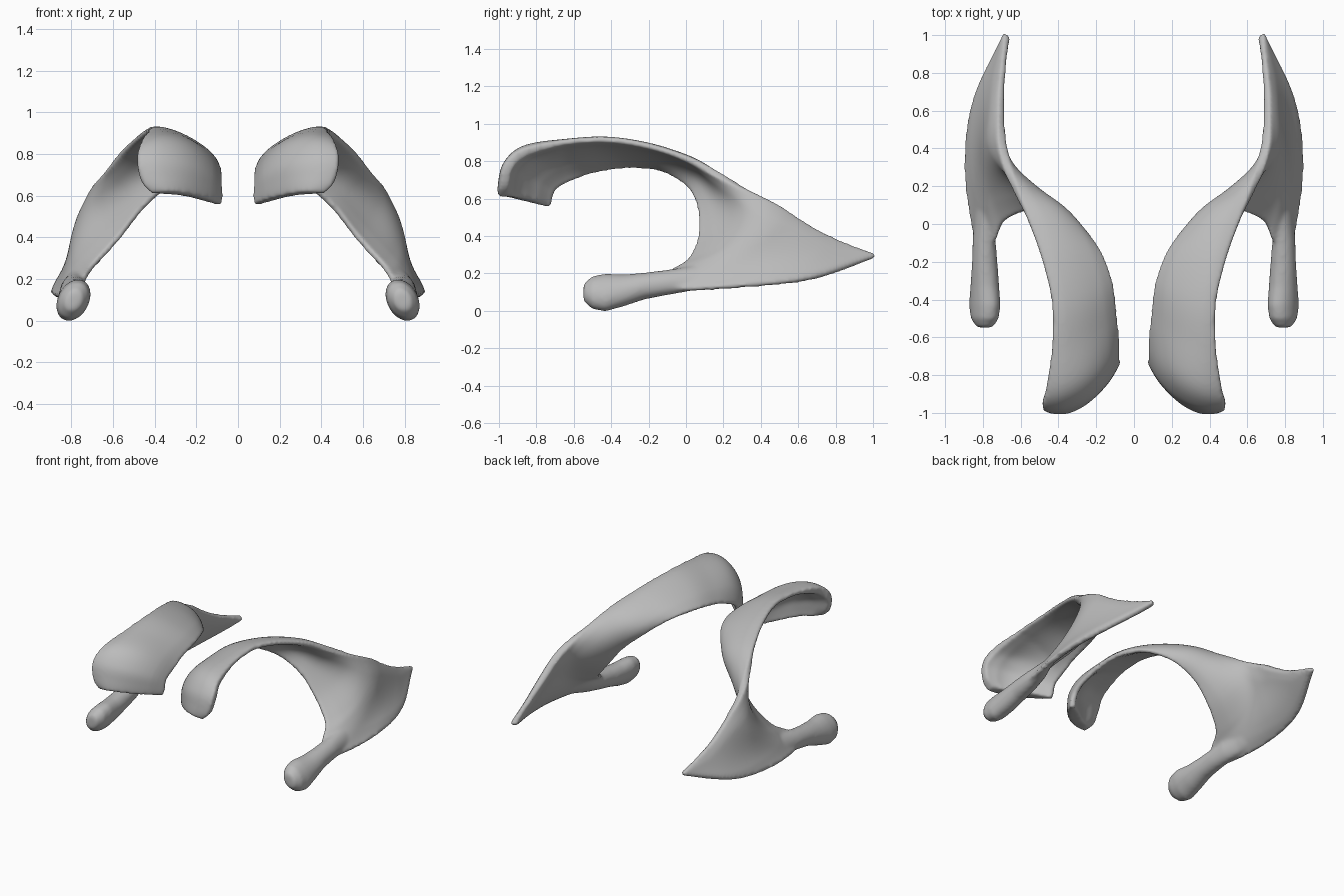
import bpy, bmesh, math
from mathutils import Vector

cube = bpy.data.objects.get("Cube")
if cube:
    bpy.data.objects.remove(cube)

grey = bpy.data.materials.new("plain grey")
grey.use_nodes = True
grey.diffuse_color = (0.5, 0.5, 0.5, 1)
grey.node_tree.nodes["Principled BSDF"].inputs["Base Color"].default_value = (0.5, 0.5, 0.5, 1)

# Blade stations from the front lip to the rear tip: upper edge, middle, lower edge
STATIONS = [
    ((.41, -.985, .61), (.26, -.935, .605), (.085, -.735, .555)),
    ((.465, -.985, .67), (.26, -.93, .67), (.08, -.72, .60)),
    ((.485, -.96, .78), (.25, -.90, .76), (.085, -.70, .65)),
    ((.465, -.87, .855), (.25, -.80, .84), (.085, -.63, .69)),
    ((.435, -.65, .90), (.26, -.60, .865), (.095, -.50, .74)),
    ((.435, -.42, .915), (.28, -.38, .875), (.12, -.30, .77)),
    ((.485, -.20, .88), (.34, -.13, .835), (.19, -.13, .75)),
    ((.555, .00, .815), (.41, .06, .75), (.32, .01, .66)),
    ((.615, .14, .745), (.515, .165, .64), (.46, .065, .54)),
    ((.665, .28, .675), (.635, .25, .51), (.58, .065, .39)),
    ((.695, .42, .60), (.74, .28, .39), (.69, .01, .27)),
    ((.70, .50, .555), (.775, .33, .35), (.745, -.10, .195)),
    ((.70, .58, .50), (.785, .42, .32), (.835, -.08, .115)),
    ((.70, .70, .43), (.785, .60, .28), (.892, .30, .13)),
    ((.69, .83, .37), (.765, .75, .26), (.842, .67, .17)),
    ((.67, 1.0, .305), (.672, 1.005, .295), (.675, 1.0, .28)),
]
STEPS, ACROSS, THICK = 6, 16, .046


def spline(points, i, t):
    """Point on a smooth curve through the points, between i and i + 1."""
    p = [points[min(max(i + k, 0), len(points) - 1)] for k in (-1, 0, 1, 2)]
    return p[1] + .5 * t * (p[2] - p[0] + t * (2 * p[0] - 5 * p[1] + 4 * p[2] - p[3]
                            + t * (3 * (p[1] - p[2]) + p[3] - p[0])))


def bridge(bm, rows, closed=False):
    for a, b in zip(rows, rows[1:]):
        for j in range(len(a) - (not closed)):
            k = (j + 1) % len(a)
            bm.faces.new((a[j], a[k], b[k], b[j]))


def skin_offsets(y, s):
    """Outer and inner offsets: thin rims, fuller rear ridge, heavy front lip inside."""
    ridge = max(0, 1 - abs(y - .42) / .5) * (1 - s)
    lip = min(1, max(0, (-.65 - y) / .25))
    half = THICK / 2 * (1 + .9 * ridge) * (.6 + .4 * min(1, 6 * min(s, 1 - s)))
    return half, half * (1 + 1.8 * lip)


def add_blade(bm):
    edges = [[Vector(s[k]) for s in STATIONS] for k in range(3)]
    samples = [(i, k / STEPS) for i in range(len(STATIONS) - 1) for k in range(STEPS)]
    samples.append((len(STATIONS) - 2, 1))
    grid = []
    for i, t in samples:
        u, m, l = (spline(e, i, t) for e in edges)
        ctrl = 2 * m - (u + l) / 2
        grid.append([u * (1 - s) ** 2 + ctrl * 2 * s * (1 - s) + l * s * s
                     for s in (j / ACROSS for j in range(ACROSS + 1))])
    # Two skins offset along the surface normal, closed around the rim
    skins = [[], []]
    for i, row in enumerate(grid):
        new = ([], [])
        before, after = grid[max(i - 1, 0)], grid[min(i + 1, len(grid) - 1)]
        for j, p in enumerate(row):
            side = row[min(j + 1, ACROSS)] - row[max(j - 1, 0)]
            n = (after[j] - before[j]).cross(side).normalized()
            outer, inner = skin_offsets(p.y, j / ACROSS)
            new[0].append(bm.verts.new(p + n * outer))
            new[1].append(bm.verts.new(p - n * inner))
        skins[0].append(new[0])
        skins[1].append(new[1])
    loops = [a + b[::-1] for a, b in zip(*skins)]
    bridge(bm, loops, True)
    for a, b in ((skins[0][0], skins[1][0]), (skins[0][-1], skins[1][-1])):
        bridge(bm, [a, b])


def add_arm(bm):
    # Rounded arm: y, centre x, centre z, long radius, short radius
    sections = [(.22, .82, .20, .05, .012), (.10, .81, .185, .07, .025), (.0, .797, .168, .072, .046),
                (-.10, .793, .152, .07, .06), (-.22, .79, .133, .073, .068),
                (-.33, .79, .11, .089, .073), (-.43, .79, .098, .108, .075),
                (-.50, .79, .098, .094, .068), (-.548, .79, .098, .05, .04)]
    lean = math.radians(28)
    rows = []
    for y, x, z, a, b in sections:
        ring = []
        for k in range(20):
            c, s = a * math.cos(math.tau * k / 20), b * math.sin(math.tau * k / 20)
            ring.append(bm.verts.new((x - c * math.sin(lean) + s * math.cos(lean), y,
                                      z + c * math.cos(lean) + s * math.sin(lean))))
        rows.append(ring)
    bridge(bm, rows, True)
    bm.faces.new(rows[0])
    bm.faces.new(rows[-1])


bm = bmesh.new()
add_blade(bm)
add_arm(bm)
bmesh.ops.recalc_face_normals(bm, faces=bm.faces)
mesh = bpy.data.meshes.new("curved_blades")
bm.to_mesh(mesh)
bm.free()
mesh.materials.append(grey)
mesh.shade_smooth()
blades = bpy.data.objects.new("curved_blades", mesh)
bpy.context.collection.objects.link(blades)

# Fuse blade and arm into one soft skin, then mirror to the other side
fuse = blades.modifiers.new("fuse", 'REMESH')
fuse.mode = 'VOXEL'
fuse.voxel_size = .01
fuse.use_smooth_shade = True
soften = blades.modifiers.new("soften", 'SMOOTH')
soften.factor = .5
soften.iterations = 15
mirror = blades.modifiers.new("mirror", 'MIRROR')
mirror.use_mirror_merge = False
